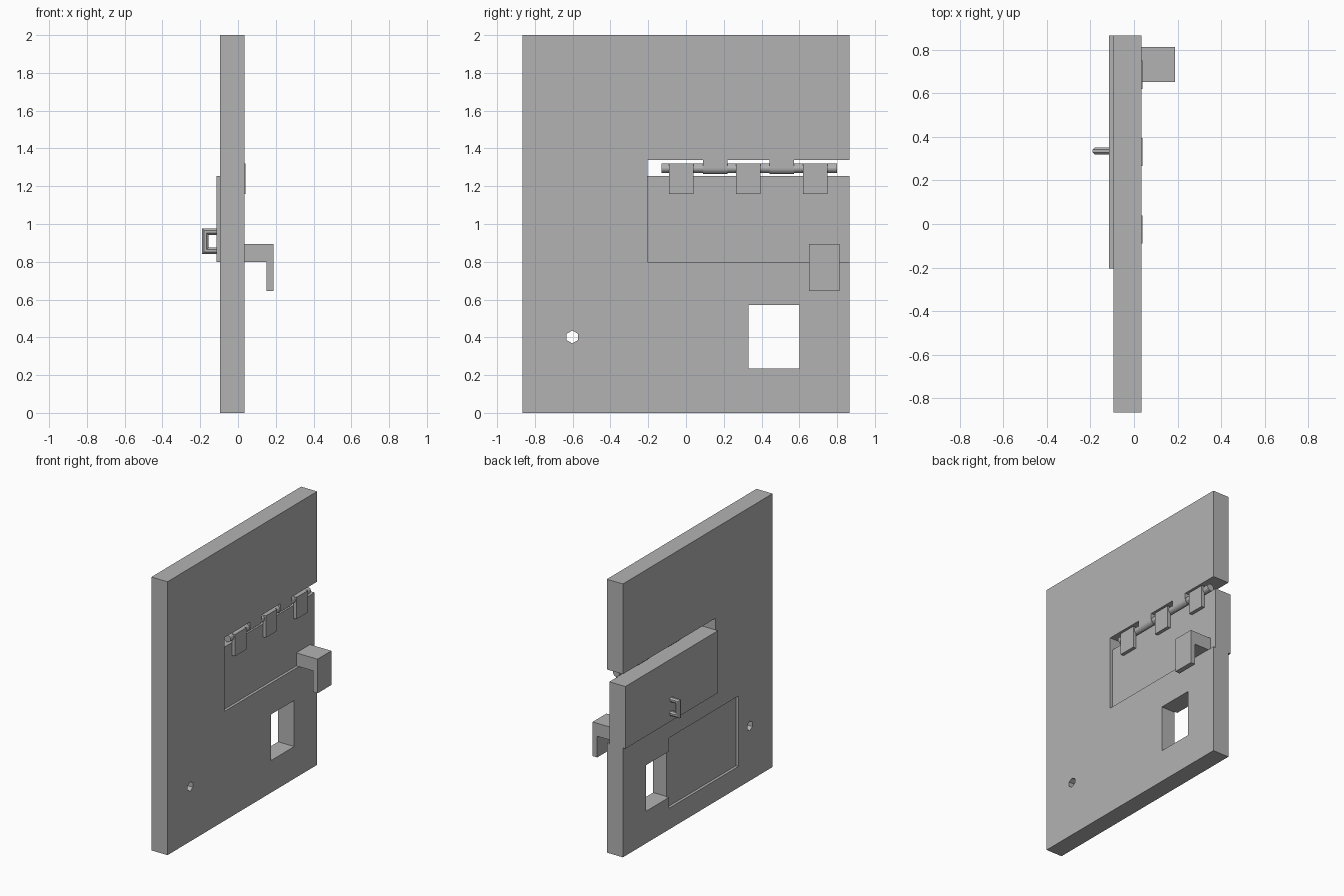
import bpy, bmesh
from math import sin, cos, pi, sqrt

old = bpy.data.objects.get("Cube")
if old:
    bpy.data.objects.remove(old, do_unlink=True)

grey = bpy.data.materials.new("plain grey")
grey.use_nodes = True
colour = (0.45, 0.45, 0.45, 1)
grey.diffuse_color = colour
grey.node_tree.nodes["Principled BSDF"].inputs["Base Color"].default_value = colour


def finish(name, bm):
    bmesh.ops.recalc_face_normals(bm, faces=bm.faces)
    mesh = bpy.data.meshes.new(name)
    bm.to_mesh(mesh)
    bm.free()
    mesh.materials.append(grey)
    obj = bpy.data.objects.new(name, mesh)
    bpy.context.collection.objects.link(obj)
    return obj


def prism(name, points, axis, lo, hi):
    """Extrude a closed outline along axis 0 (x: points are y, z) or 1 (y: points are x, z)."""
    bm = bmesh.new()

    def place(p, d):
        return (d, p[0], p[1]) if axis == 0 else (p[0], d, p[1])

    low = [bm.verts.new(place(p, lo)) for p in points]
    high = [bm.verts.new(place(p, hi)) for p in points]
    bm.faces.new(low)
    bm.faces.new(high)
    for i in range(len(points)):
        j = (i + 1) % len(points)
        bm.faces.new((low[i], low[j], high[j], high[i]))
    return finish(name, bm)


def box(name, x, y, z):
    outline = [(y[0], z[0]), (y[1], z[0]), (y[1], z[1]), (y[0], z[1])]
    return prism(name, outline, 0, x[0], x[1])


def ring(u, v, r, n, turn=0.0):
    return [(u + r * cos(turn + 2 * pi * i / n), v + r * sin(turn + 2 * pi * i / n)) for i in range(n)]


def cut(target, cutter):
    mod = target.modifiers.new("cut", "BOOLEAN")
    mod.operation = "DIFFERENCE"
    mod.solver = "EXACT"
    mod.object = cutter
    cutter.hide_render = True
    bpy.context.view_layer.objects.active = target
    bpy.ops.object.modifier_apply(modifier=mod.name)
    bpy.data.objects.remove(cutter, do_unlink=True)


# Main panel, with the side notch already in its outline
EDGE, BACK, FRONT = 0.865, -0.095, 0.035
outline = [(-EDGE, 0), (EDGE, 0), (EDGE, 0.80), (-0.205, 0.80),
           (-0.205, 1.34), (EDGE, 1.34), (EDGE, 2), (-EDGE, 2)]
panel = prism("panel", outline, 0, BACK, FRONT)

# Window, shallow pocket and hexagonal hole
cut(panel, box("window_cutter", (-0.3, 0.3), (0.33, 0.60), (0.235, 0.572)))
cut(panel, box("pocket_cutter", (-0.3, BACK + 0.02), (-0.47, 0.335), (0.155, 0.67)))
cut(panel, prism("hole_cutter", ring(-0.602, 0.402, 0.034, 6, pi / 2), 0, -0.3, 0.3))

# Flap, set back from the panel face
flap_face = FRONT - 0.02
box("flap", (BACK - 0.02, flap_face), (-0.205, EDGE), (0.80, 1.255))

# Hinge pin, leaves on the flap and knuckles on the panel
pin_x, pin_z = 0.005, 1.295
prism("hinge_pin", ring(pin_x, pin_z, 0.026, 12), 1, -0.13, 0.80)
for i, y in enumerate((-0.09, 0.265, 0.62)):
    box(f"hinge_leaf_{i + 1}", (flap_face, 0.04), (y, y + 0.13), (1.16, 1.32))
for i, y in enumerate((0.09, 0.443)):
    r = 0.03
    arc = [(pin_x - r * cos(pi * k / 8), pin_z - r * sin(pi * k / 8)) for k in range(9)]
    profile = arc + [(pin_x + r, 1.34), (pin_x - r, 1.34)]
    prism(f"hinge_knuckle_{i + 1}", profile, 1, y, y + 0.13)

# Hook on the flap face
hook = [(flap_face, 0.80), (0.15, 0.80), (0.15, 0.645), (0.187, 0.645), (0.187, 0.895), (flap_face, 0.895)]
prism("hook", hook, 1, 0.652, 0.812)

# Pull handle: an eight-sided bar mitred round two corners
bm = bmesh.new()
R, mid_y = 0.018, 0.335
stations = [(-0.11, 0.858, 0, -1), (-0.173, 0.858, -1, -1),
            (-0.173, 0.959, -1, 1), (-0.11, 0.959, 0, 1)]
loops = []
for x, z, nx, nz in stations:
    loop = []
    for a, b in ring(0, 0, R, 8, pi / 8):
        loop.append(bm.verts.new((x + a * nx, mid_y + b, z + a * nz)))
    loops.append(loop)
for p, q in zip(loops, loops[1:]):
    for i in range(8):
        j = (i + 1) % 8
        bm.faces.new((p[i], p[j], q[j], q[i]))
bm.faces.new(loops[0])
bm.faces.new(loops[-1])
finish("handle", bm)
